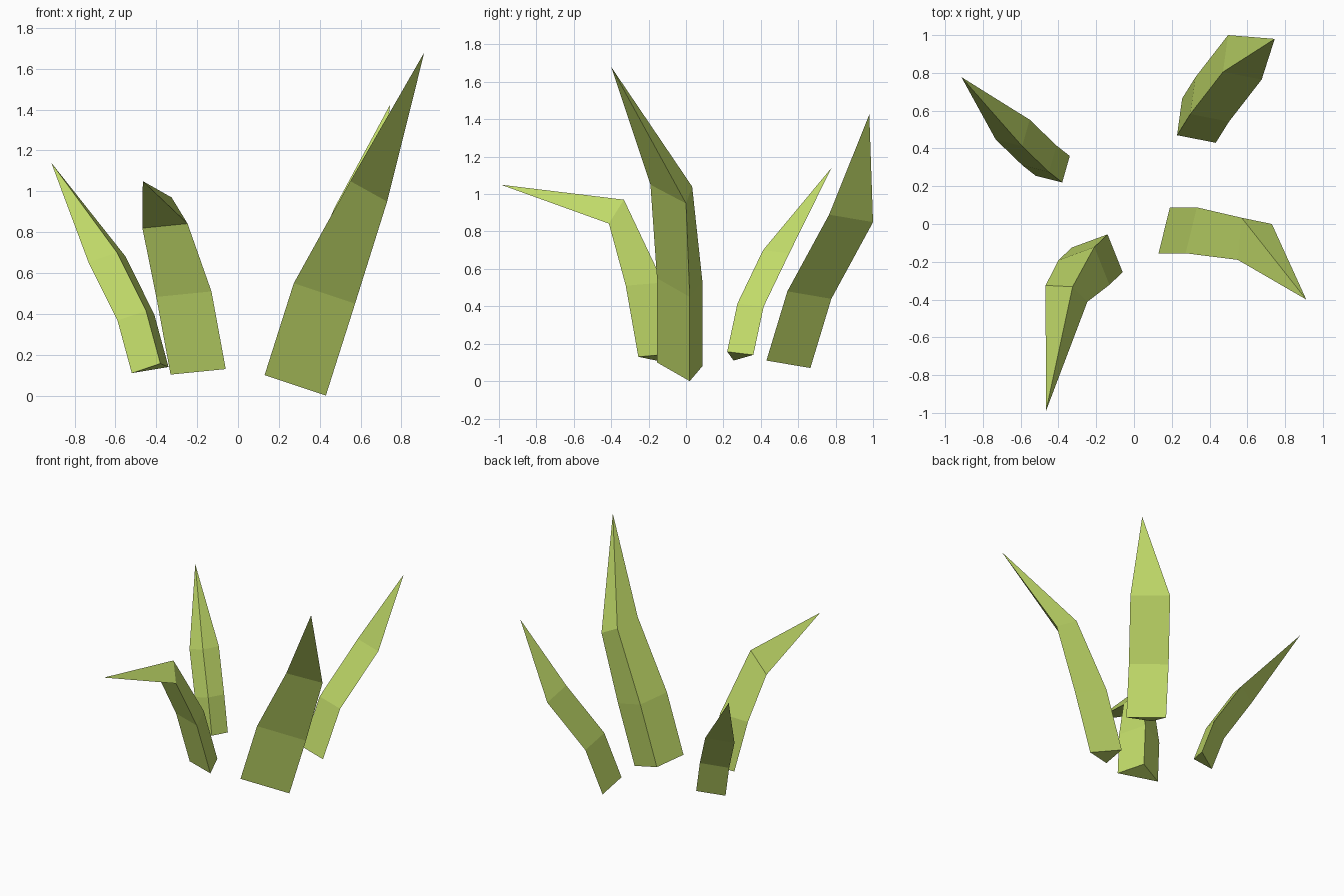
import bpy
import bmesh
from mathutils import Vector

if "Cube" in bpy.data.objects:
    bpy.data.objects.remove(bpy.data.objects["Cube"])

green = bpy.data.materials.new("grass_green")
green.diffuse_color = (0.53, 0.70, 0.14, 1)
green.use_nodes = True
green.node_tree.nodes["Principled BSDF"].inputs["Base Color"].default_value = green.diffuse_color


def shifted(tri, offset):
    return [Vector(p) + Vector(offset) for p in tri]


def blade(name, rings, tip):
    """Three-sided blade: loft triangular rings, cap the root, close to a tip."""
    bm = bmesh.new()
    loops = [[bm.verts.new(p) for p in ring] for ring in rings]
    end = bm.verts.new(tip)
    bm.faces.new(loops[0])
    for i in range(3):
        j = (i + 1) % 3
        for lo, hi in zip(loops, loops[1:]):
            bm.faces.new((lo[i], lo[j], hi[j], hi[i]))
        bm.faces.new((loops[-1][i], loops[-1][j], end))
    bmesh.ops.recalc_face_normals(bm, faces=bm.faces)
    me = bpy.data.meshes.new(name)
    bm.to_mesh(me)
    bm.free()
    me.materials.append(green)
    ob = bpy.data.objects.new(name, me)
    bpy.context.collection.objects.link(ob)


# Tall blade on the right, bent forward near the top
root = [(0.13, -0.155, 0.10), (0.43, 0.02, 0.0), (0.19, 0.088, 0.08)]
bend = [(0.55, -0.19, 1.05), (0.73, 0.0, 0.95), (0.57, 0.033, 1.04)]
blade("tall_right_blade", [root, shifted(root, (0.143, 0, 0.45)), bend],
      (0.912, -0.40, 1.68))

# Blade at the back right
root = [(0.228, 0.47, 0.137), (0.433, 0.43, 0.11), (0.255, 0.665, 0.07)]
blade("back_right_blade",
      [root, shifted(root, (0.07, 0.112, 0.37)), shifted(root, (0.243, 0.335, 0.78))],
      (0.745, 0.98, 1.425))

# Blade at the back left
root = [(-0.38, 0.22, 0.157), (-0.52, 0.255, 0.11), (-0.34, 0.36, 0.14)]
blade("back_left_blade",
      [root, shifted(root, (-0.07, 0.055, 0.258)), shifted(root, (-0.212, 0.192, 0.543))],
      (-0.914, 0.778, 1.14))

# Blade at the front left, folded sharply forward
root = [(-0.33, -0.125, 0.103), (-0.06, -0.255, 0.13), (-0.14, -0.055, 0.147)]
bend = [(-0.468, -0.325, 0.82), (-0.247, -0.412, 0.842), (-0.325, -0.332, 0.97)]
blade("front_left_blade", [root, shifted(root, (-0.07, -0.067, 0.38)), bend],
      (-0.466, -0.99, 1.05))
